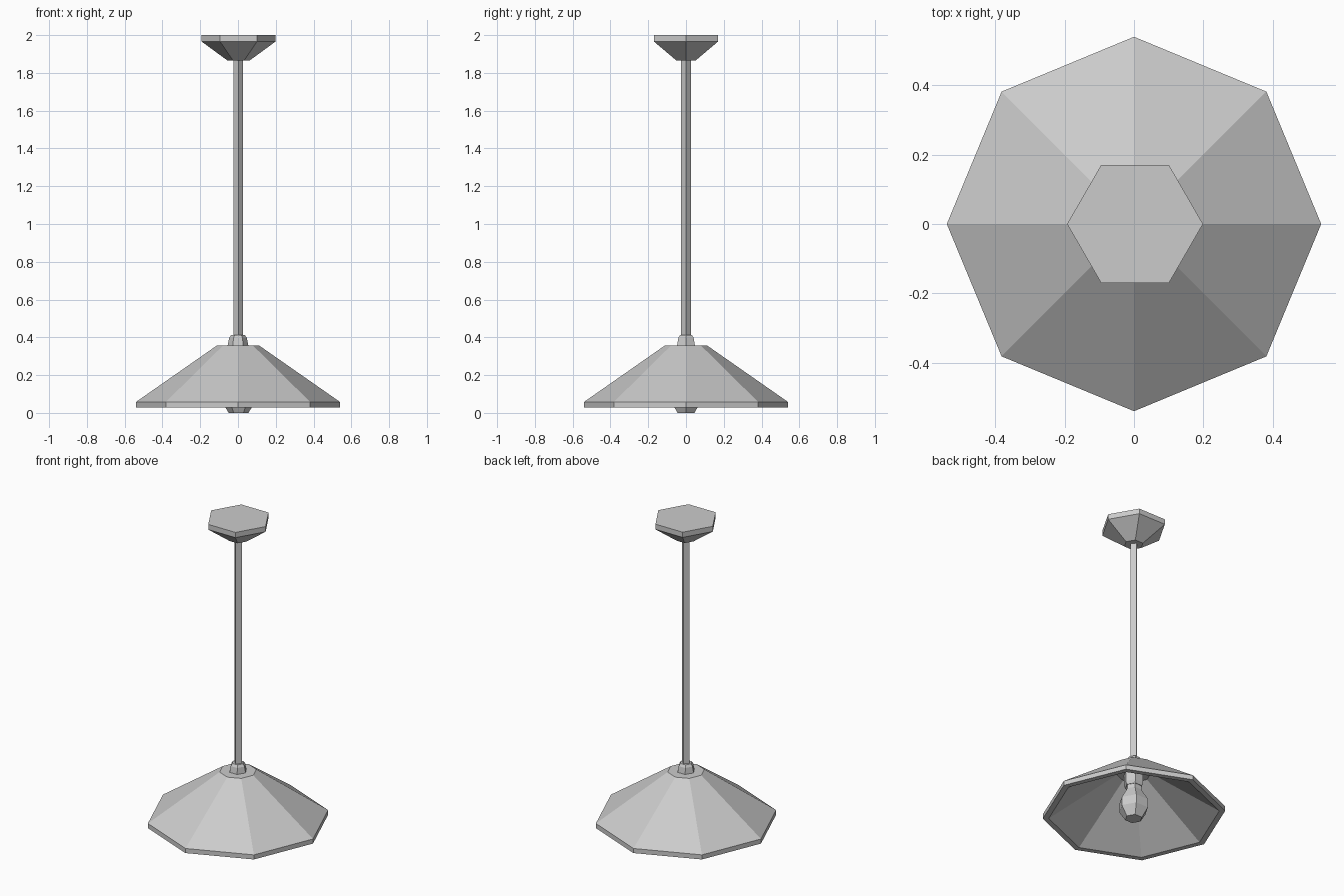
import bpy
import bmesh
from math import cos, sin, tau

cube = bpy.data.objects.get("Cube")
if cube:
    bpy.data.objects.remove(cube, do_unlink=True)

# Single painted-metal grey
GREY = (0.6, 0.6, 0.6, 1)
mat = bpy.data.materials.new("plain grey")
mat.use_nodes = True
mat.diffuse_color = GREY
mat.node_tree.nodes["Principled BSDF"].inputs["Base Color"].default_value = GREY


def lathe(name, sides, profile, x=0.0):
    """Flat-faceted turned part from (radius, z) points, capped at both ends."""
    bm = bmesh.new()
    rings = [[bm.verts.new((x + r * cos(tau * i / sides), r * sin(tau * i / sides), z))
              for i in range(sides)] for r, z in profile]
    for a, b in zip(rings, rings[1:]):
        for i in range(sides):
            j = (i + 1) % sides
            bm.faces.new((a[i], a[j], b[j], b[i]))
    bm.faces.new(rings[0])
    bm.faces.new(rings[-1])
    bmesh.ops.recalc_face_normals(bm, faces=bm.faces)
    mesh = bpy.data.meshes.new(name)
    bm.to_mesh(mesh)
    bm.free()
    mesh.materials.append(mat)
    obj = bpy.data.objects.new(name, mesh)
    bpy.context.collection.objects.link(obj)


# The stem parts sit a hair to one side of the shade
STEM_X = 0.003

# Ceiling mount and hanging rod
lathe("ceiling_mount", 6, [(0.058, 1.865), (0.196, 1.966), (0.196, 2.0)], STEM_X)
lathe("hanging_rod", 4, [(0.026, 0.4), (0.026, 1.87)], STEM_X / 2)

# Collar on top of the shade
lathe("collar", 6, [(0.055, 0.355), (0.047, 0.397), (0.036, 0.412)])

# Thick eight-sided shade: inner ceiling, inner cone, flat lip, rim, outer cone, top
lathe("shade", 8, [(0.10, 0.305), (0.505, 0.028), (0.54, 0.028),
                   (0.54, 0.058), (0.11, 0.358)])

# Socket and bulb beneath the shade
lathe("socket", 6, [(0.052, 0.215), (0.06, 0.235), (0.06, 0.305)], STEM_X)
lathe("bulb", 6, [(0.052, 0.0), (0.09, 0.06), (0.09, 0.115),
                  (0.048, 0.19), (0.048, 0.22)], STEM_X)
